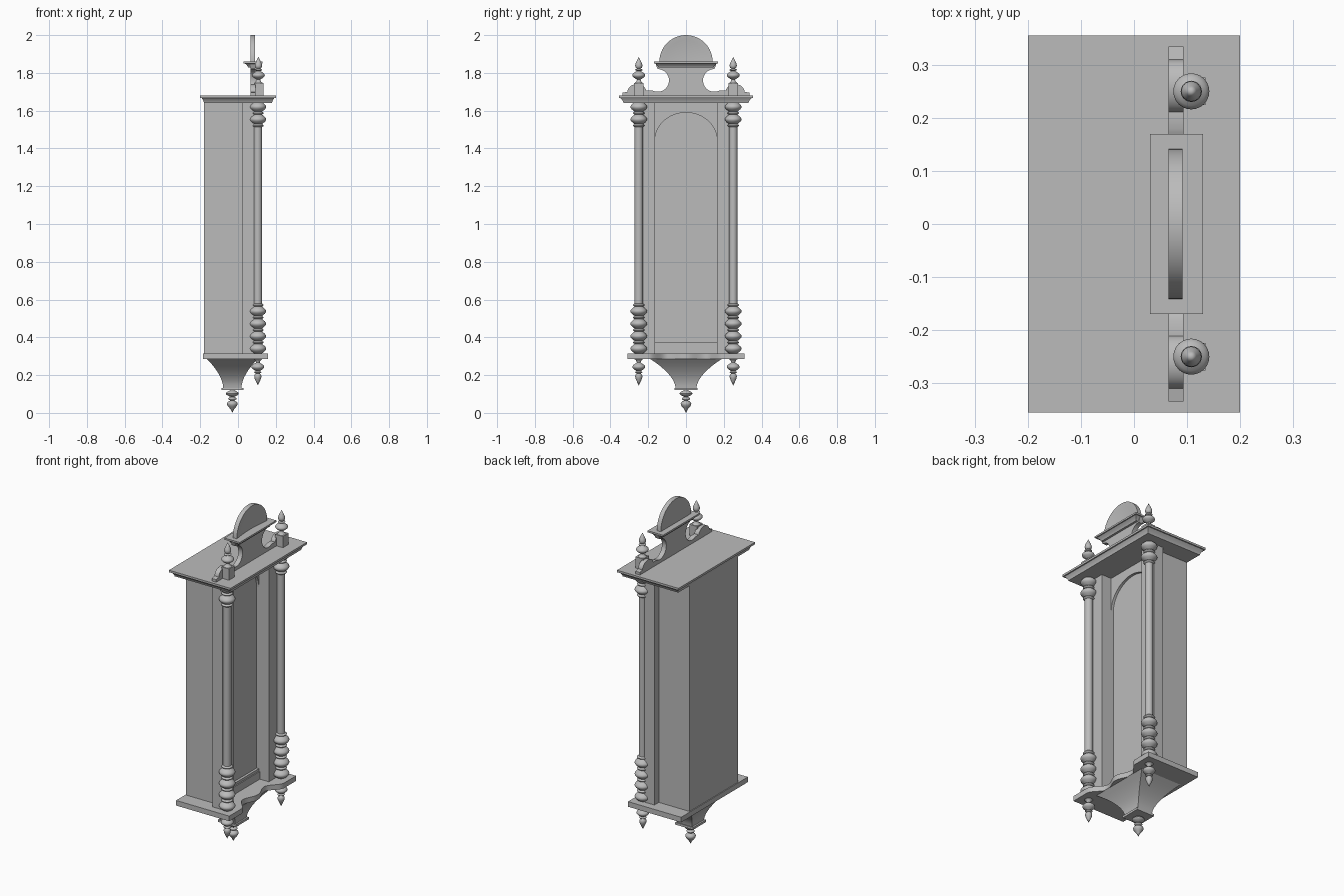
import bpy, bmesh
from math import sin, cos, pi, tau, radians

cube = bpy.data.objects.get("Cube")
if cube:
    bpy.data.objects.remove(cube)

tone = .5
grey = bpy.data.materials.new("plain grey")
grey.use_nodes = True
grey.diffuse_color = (tone, tone, tone, 1)
grey.node_tree.nodes["Principled BSDF"].inputs["Base Color"].default_value = grey.diffuse_color


def finish(name, bm, smooth=False):
    bmesh.ops.remove_doubles(bm, verts=bm.verts, dist=.00001)
    bmesh.ops.recalc_face_normals(bm, faces=bm.faces)
    mesh = bpy.data.meshes.new(name)
    bm.to_mesh(mesh)
    bm.free()
    part = bpy.data.objects.new(name, mesh)
    bpy.context.collection.objects.link(part)
    mesh.materials.append(grey)
    if smooth:
        bpy.ops.object.select_all(action='DESELECT')
        part.select_set(True)
        bpy.context.view_layer.objects.active = part
        bpy.ops.object.shade_smooth_by_angle(angle=radians(40))


def box(name, x_range, y_range, z_range):
    bm = bmesh.new()
    bmesh.ops.create_cube(bm, size=1)
    for v in bm.verts:
        v.co = [span[int(c > 0)] for c, span in zip(v.co, (x_range, y_range, z_range))]
    finish(name, bm)


def extruded(name, points, direction, smooth=False):
    bm = bmesh.new()
    face = bm.faces.new([bm.verts.new(p) for p in points])
    out = bmesh.ops.extrude_face_region(bm, geom=[face], use_keep_orig=True)
    moved = [item for item in out["geom"] if isinstance(item, bmesh.types.BMVert)]
    bmesh.ops.translate(bm, verts=moved, vec=direction)
    finish(name, bm, smooth)


def spun(points, axis, steps):
    bm = bmesh.new()
    verts = [bm.verts.new(p) for p in points]
    edges = [bm.edges.new(pair) for pair in zip(verts, verts[1:])]
    bmesh.ops.spin(bm, geom=verts + edges, cent=(0, 0, 0), axis=axis, angle=tau, steps=steps)
    return bm


# Outlines that turned sections follow from one end to the other
def bead(t):
    return sin(pi * t)


def teardrop(t):
    return sin(pi * t ** .7)


def flare(t):
    return (1 - t) ** 2


def plain(t):
    return 0


def turning(name, x, y, z, way, neck, sections, samples=8):
    """Stack turned sections from z, upward or downward, and close with a point."""
    points = [(0, 0, z)]
    for shape, radius, height in sections:
        for i in range(samples + 1):
            t = i / samples
            points.append((neck + (radius - neck) * shape(t), 0, z + way * height * t))
        z += way * height
    points.append((0, 0, z + way * .02))
    bm = spun(points, (0, 0, 1), 24)
    bmesh.ops.translate(bm, verts=bm.verts, vec=(x, y, 0))
    finish(name, bm, True)


def moulding(name, x, small, large, z_small, z_large, power, samples=8):
    """Rectangular block whose sides sweep from a small to a large outline."""
    bm = bmesh.new()
    rings = []
    for i in range(samples + 1):
        t = i / samples
        hx, hy = [a + (b - a) * t ** power for a, b in zip(small, large)]
        z = z_small + (z_large - z_small) * t
        rings.append([bm.verts.new((x + sx * hx, sy * hy, z))
                      for sx, sy in ((-1, -1), (1, -1), (1, 1), (-1, 1))])
    for low, high in zip(rings, rings[1:]):
        for i in range(4):
            j = (i + 1) % 4
            bm.faces.new((low[i], low[j], high[j], high[i]))
    bm.faces.new(rings[0])
    bm.faces.new(rings[-1])
    finish(name, bm, True)


def arc(y, z, width, height, start, end, samples=24):
    angles = [radians(start + (end - start) * i / samples) for i in range(samples + 1)]
    return [(y + width * cos(a), z + height * sin(a)) for a in angles]


def mirrored(half):
    return half + [(-y, z) for y, z in reversed(half)]


# Main levels and widths
floor, ceiling, roof = .315, 1.645, 1.68
case, opening, column_y = .224, .165, .25

# Case body with an arched front frame and a bottom rail
box("case_body", (-.18, .005), (-case, case), (.3, 1.65))
inner = [(opening, .3)] + arc(0, 1.44, opening, .15, 0, 180) + [(-opening, .3)]
outer = [(-case, .3), (-case, ceiling), (case, ceiling), (case, .3)]
extruded("arched_frame", [(.005, y, z) for y, z in inner + outer], (.015, 0, 0))
box("bottom_rail", (0, .02), (-opening, opening), (.3, .375))
box("bottom_rail_step", (0, .026), (-opening, opening), (.3, .36))

# Cornice
moulding("cornice_moulding", 0, (.18, .33), (.194, .35), 1.64, 1.67, 1.5)
box("cornice_slab", (-.2, .2), (-.355, .355), (1.668, roof))


# Shelf with a waved front edge
def wave(t):
    rise = .03 if t > .5 else .015
    return .1 + rise * (1 + cos(tau * t))


front = [(wave(abs(i) / 24), .2 * i / 24) for i in range(-24, 25)]
plan = [(-.185, -.31), (.16, -.31)] + front + [(.16, .31), (-.185, .31)]
extruded("waved_shelf", [(x, y, .285) for x, y in plan], (0, 0, .03), True)

# Flared corbel with its collar and drop finial
moulding("corbel", -.03, (.048, .055), (.135, .19), .13, .286, 1.8)
box("corbel_collar", (-.088, .028), (-.06, .06), (.12, .133))
turning("bottom_finial", -.03, 0, .12, -1, .01,
        [(bead, .034, .035), (bead, .022, .02), (teardrop, .028, .045)])

# Columns, pilasters and finials on both sides
knop = [(bead, .044, .05), (bead, .031, .016)]
foot, head = knop * 4, knop[::-1] * 2
shaft = ceiling - floor - sum(height for shape, radius, height in foot + head)
column = foot + [(plain, 0, shaft)] + head
finial = [(flare, .024, .02), (bead, .034, .045), (bead, .02, .012), (teardrop, .019, .043)]
for side, s in (("right", -1), ("left", 1)):
    y = column_y * s
    turning(side + "_column", .105, y, floor, 1, .022, column)
    turning(side + "_drop_finial", .105, y, .286, -1, .01, finial)
    turning(side + "_top_finial", .108, y, 1.745, 1, .01, finial)
    box(side + "_finial_block", (.085, .135), (y - .026, y + .026), (roof, 1.746))
    box(side + "_pilaster", (.02, .085), sorted((opening * s, .265 * s)), (.3, ceiling))

# Scrolled pediment: foot, rounded shoulder, circular bite, flared neck
half = [(.335, roof), (.335, 1.695)] + arc(.26, 1.7, .05, .04, 0, 170)
half += arc(.15, 1.76, .06, .06, -60, -270) + [(.16, 1.845)]
extruded("scrolled_pediment", [(.065, y, z) for y, z in mirrored(half)], (.028, 0, 0), True)

# Pediment cap
moulding("pediment_cap", .08, (.026, .145), (.045, .165), 1.828, 1.851, 1.5)
box("pediment_cap_slab", (.03, .13), (-.17, .17), (1.85, 1.86))

# Half-round crest with a dished front
dish = [(.08 + .01 * t * t, .13 * t, 0) for t in (i / 8 for i in range(8, -1, -1))]
bm = spun([(.065, 0, 0), (.065, .141, 0), (.091, .141, 0)] + dish, (1, 0, 0), 64)
bmesh.ops.bisect_plane(bm, geom=bm.verts[:] + bm.edges[:] + bm.faces[:],
                       plane_co=(0, 0, 0), plane_no=(0, 0, 1), clear_inner=True)
bmesh.ops.translate(bm, verts=bm.verts, vec=(0, 0, 1.859))
finish("half_round_crest", bm, True)
